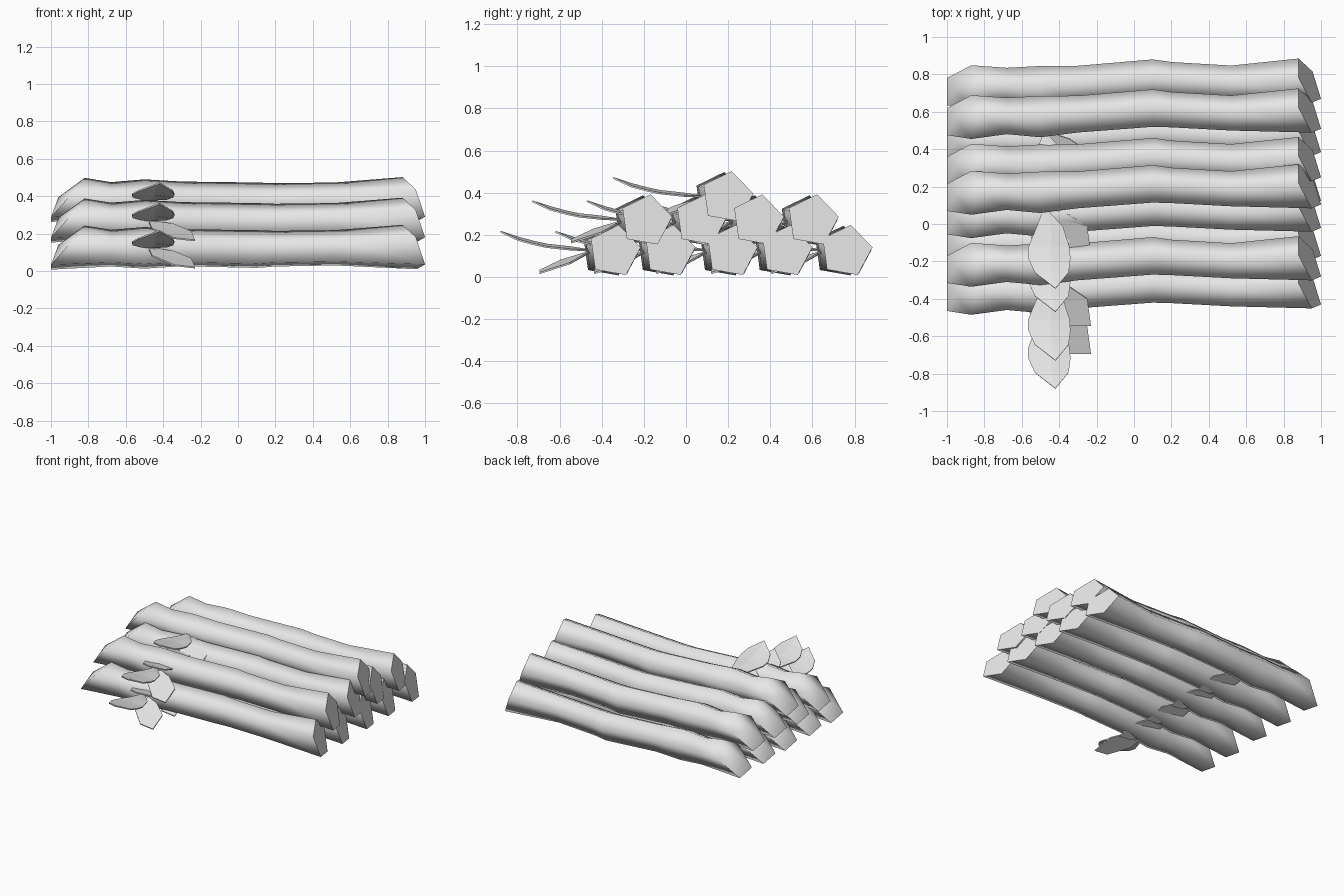
import bpy, bmesh
from math import radians, sin, cos

cube = bpy.data.objects.get("Cube")
if cube:
    bpy.data.objects.remove(cube)

grey = bpy.data.materials.new("pale grey")
grey.use_nodes = True
grey.diffuse_color = (0.8, 0.8, 0.8, 1)
grey.node_tree.nodes["Principled BSDF"].inputs["Base Color"].default_value = (0.8, 0.8, 0.8, 1)

# Corner angles of the five-sided log, from the back corner over the top
ANGLES = [radians(8 + 72 * i) for i in range(5)]
LEFT_END = [-0.87, -0.82, -0.87, -1, -1]
RIGHT_END = [0.88, 0.88, 0.95, 1, 0.955]

# Rings along the log: x (one value, or one per corner), centre y, centre z, radius
RINGS = [
    (LEFT_END, -0.035, 0.12, 0.125),
    (-0.68, -0.028, 0.118, 0.104),
    (-0.5, -0.032, 0.119, 0.118),
    (-0.3, -0.018, 0.12, 0.105),
    (0.1, 0.014, 0.113, 0.107),
    (0.2, 0.006, 0.115, 0.101),
    (0.52, -0.012, 0.12, 0.1),
    (RIGHT_END, 0, 0.123, 0.126),
]


def log_mesh():
    bm = bmesh.new()
    loops = []
    for x, y, z, r in RINGS:
        xs = x if isinstance(x, list) else [x] * 5
        loops.append([bm.verts.new((px, y + r * cos(a), z + r * sin(a)))
                      for px, a in zip(xs, ANGLES)])
    # bark
    for a, b in zip(loops, loops[1:]):
        for i in range(5):
            j = (i + 1) % 5
            bm.faces.new((a[i], a[j], b[j], b[i]))
    # cut ends: a blunt point on the left, a slanted cut on the right
    point = bm.verts.new((-0.96, -0.035, 0.14))
    for i in range(5):
        bm.faces.new((loops[0][(i + 1) % 5], loops[0][i], point))
    bm.faces.new(loops[-1])
    bmesh.ops.recalc_face_normals(bm, faces=bm.faces)
    for f in bm.faces:
        f.smooth = True
    for loop in (loops[0], loops[-1]):
        for i in range(5):
            e = bm.edges.get((loop[i], loop[(i + 1) % 5]))
            e.smooth = e.calc_face_angle() < 1.0
    return finish(bm, "log")


def finish(bm, name):
    me = bpy.data.meshes.new(name)
    bm.to_mesh(me)
    bm.free()
    me.materials.append(grey)
    return me


def raised_leaf_mesh():
    # Rows from stem to tip: left x, right x, y, z; the middle is slightly raised
    rows = [(-0.52, -0.38, -0.21, 0.13), (-0.565, -0.345, -0.32, 0.142),
            (-0.565, -0.34, -0.38, 0.155), (-0.53, -0.35, -0.455, 0.175)]
    bm = bmesh.new()
    grid = [[bm.verts.new(p) for p in ((l, y, z), (-0.44, y, z + 0.012), (r, y, z))]
            for l, r, y, z in rows]
    stem = bm.verts.new((-0.48, -0.1, 0.125))
    tip = bm.verts.new((-0.42, -0.54, 0.215))
    for i in range(2):
        bm.faces.new((stem, grid[0][i], grid[0][i + 1]))
        for a, b in zip(grid, grid[1:]):
            bm.faces.new((a[i], b[i], b[i + 1], a[i + 1]))
        bm.faces.new((grid[-1][i], tip, grid[-1][i + 1]))
    return finish(bm, "raised_leaf")


def drooping_leaf_mesh():
    outline = [(-0.48, -0.1, 0.125), (-0.46, -0.25, 0.08), (-0.34, -0.355, 0.03),
               (-0.23, -0.355, 0.018), (-0.25, -0.21, 0.065), (-0.345, -0.145, 0.105)]
    bm = bmesh.new()
    v = [bm.verts.new(p) for p in outline]
    bm.faces.new((v[0], v[1], v[4], v[5]))
    bm.faces.new((v[1], v[2], v[3], v[4]))
    return finish(bm, "drooping_leaf")


log = log_mesh()
leaves = [raised_leaf_mesh(), drooping_leaf_mesh()]

# Three layers of the pile: name, height, log positions from front to back
LAYERS = [
    ("bottom", 0, [-0.34, -0.08, 0.215, 0.475, 0.76]),
    ("middle", 0.145, [-0.19, 0.07, 0.34, 0.6]),
    ("top", 0.255, [0.195]),
]
for layer, z, row in LAYERS:
    for n, y in enumerate(row, 1):
        for me in [log] + leaves:
            ob = bpy.data.objects.new(f"{layer}_{me.name}_{n}", me)
            ob.location = (0, y, z)
            bpy.context.collection.objects.link(ob)
            if me is not log:
                thick = ob.modifiers.new("thickness", "SOLIDIFY")
                thick.thickness = 0.008
                thick.offset = 0
